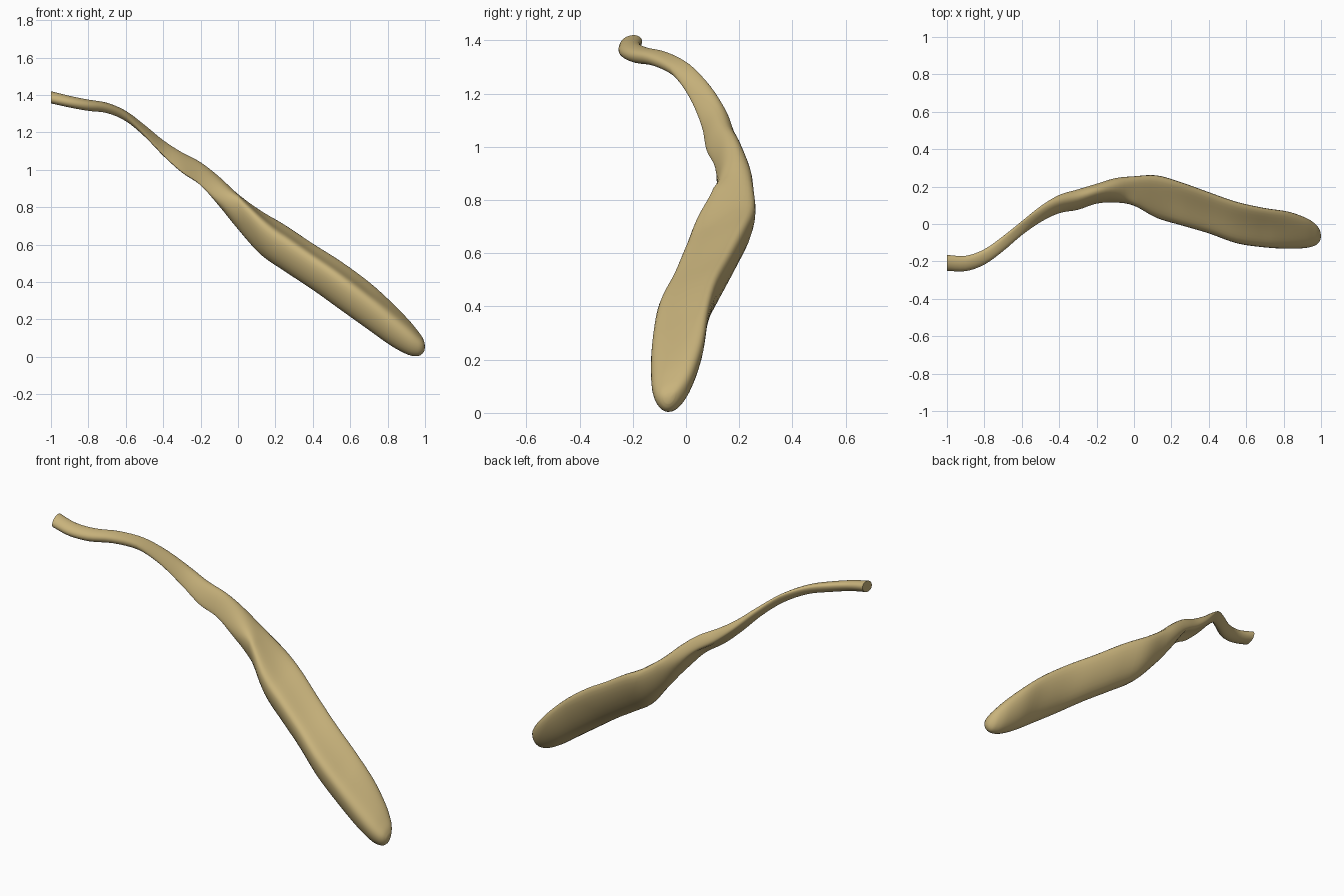
import bpy, bmesh, math

if "Cube" in bpy.data.objects:
    bpy.data.objects.remove(bpy.data.objects["Cube"])

# Stations along the body: x, z low, z high, y front, y back
STATIONS = [
    (-1.00, 1.355, 1.420, -.250, -.165),
    (-0.90, 1.333, 1.395, -.252, -.170),
    (-0.80, 1.315, 1.375, -.217, -.135),
    (-0.70, 1.303, 1.358, -.145, -.065),
    (-0.60, 1.260, 1.315, -.060, .015),
    (-0.50, 1.178, 1.240, .010, .095),
    (-0.40, 1.075, 1.158, .058, .155),
    (-0.30, .985, 1.093, .076, .185),
    (-0.20, .917, 1.040, .109, .215),
    (-0.10, .805, .962, .115, .245),
    (0.00, .682, .870, .098, .255),
    (0.12, .548, .782, .033, .260),
    (0.25, .457, .705, -.006, .224),
    (0.40, .358, .605, -.050, .170),
    (0.55, .250, .510, -.103, .118),
    (0.70, .143, .400, -.125, .085),
    (0.82, .058, .292, -.132, .067),
    (0.91, .011, .200, -.129, .037),
    (0.96, .004, .140, -.118, .008),
    (0.985, .016, .105, -.103, -.018),
    (0.997, .034, .077, -.084, -.042),
]
# Section character by x: x, tilt, egg skew
SHAPE = [(-1, .25, 0), (-.6, .2, .2), (-.4, .5, -.3), (-.2, .45, -.4),
         (0, .05, .25), (.2, .33, .3), (.7, .42, .3), (1, .3, .15)]
SIDES, STEPS = 32, 4


def spline(a, b, c, d, t):
    return .5 * (2 * b + (c - a) * t + (2 * a - 5 * b + 4 * c - d) * t * t
                 + (3 * b - a - 3 * c + d) * t ** 3)


def shape_at(x):
    for p, q in zip(SHAPE, SHAPE[1:]):
        if x <= q[0]:
            f = (x - p[0]) / (q[0] - p[0])
            return [p[i] + (q[i] - p[i]) * f for i in (1, 2)]
    return SHAPE[-1][1:]


def section(x, z0, z1, y0, y1):
    """Tilted egg-shaped outline, fitted to the given extents."""
    tilt, skew = shape_at(x)
    angles = [2 * math.pi * i / SIDES for i in range(SIDES)]
    ys = [math.cos(a) for a in angles]
    zs = [math.sin(a + tilt) + skew * math.cos(2 * a) for a in angles]
    lo, hi = min(zs), max(zs)
    return [(x, y0 + (y1 - y0) * (y + 1) / 2,
             z0 + (z1 - z0) * (z - lo) / (hi - lo)) for y, z in zip(ys, zs)]


# Smooth intermediate stations
rows = []
last = len(STATIONS) - 1
for i in range(last):
    near = [STATIONS[min(max(i + k, 0), last)] for k in (-1, 0, 1, 2)]
    for s in range(STEPS):
        rows.append([spline(*col, s / STEPS) for col in zip(*near)])
rows.append(STATIONS[-1])

# Skin the sections into one body with a flat thin end and a rounded tip
bm = bmesh.new()
rings = [[bm.verts.new(p) for p in section(*r)] for r in rows]
for a, b in zip(rings, rings[1:]):
    for i in range(SIDES):
        j = (i + 1) % SIDES
        bm.faces.new((a[i], a[j], b[j], b[i]))
bm.faces.new(rings[0])
tip = bm.verts.new((1.0, -.063, .055))
for i in range(SIDES):
    bm.faces.new((rings[-1][i], rings[-1][(i + 1) % SIDES], tip))
bmesh.ops.recalc_face_normals(bm, faces=bm.faces)

mesh = bpy.data.meshes.new("curved_club_body")
bm.to_mesh(mesh)
bm.free()
body = bpy.data.objects.new("curved_club_body", mesh)
bpy.context.collection.objects.link(body)

tan = bpy.data.materials.new("tan")
tan.diffuse_color = (.58, .45, .20, 1)
tan.use_nodes = True
tan.node_tree.nodes["Principled BSDF"].inputs["Base Color"].default_value = tan.diffuse_color
mesh.materials.append(tan)

bpy.context.view_layer.objects.active = body
body.select_set(True)
bpy.ops.object.shade_smooth_by_angle(angle=math.radians(40))
